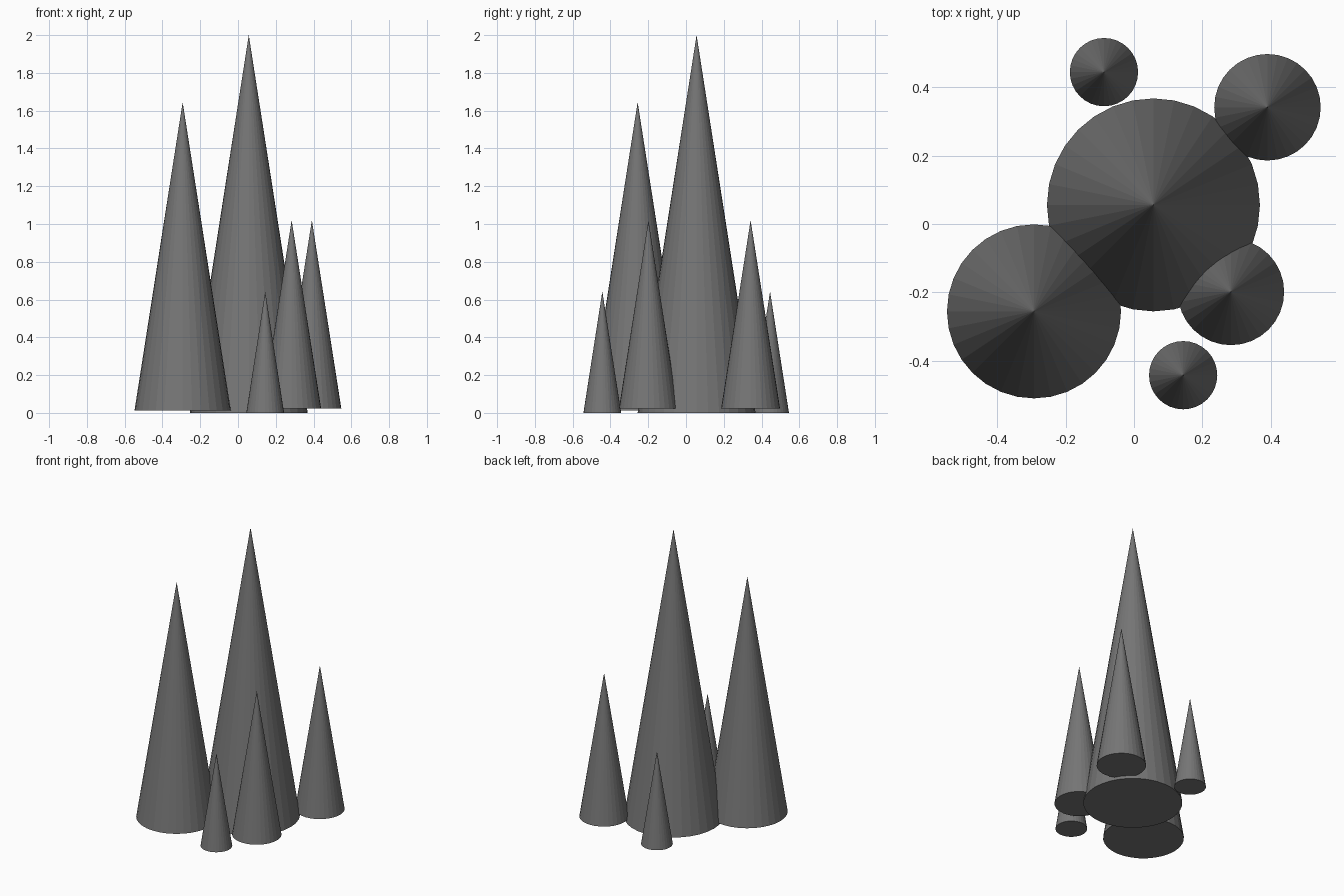
import bpy

if "Cube" in bpy.data.objects:
    bpy.data.objects.remove(bpy.data.objects["Cube"])

# Dark grey stone
stone = bpy.data.materials.new("dark_grey")
stone.diffuse_color = (0.18, 0.18, 0.18, 1)
stone.use_nodes = True
stone.node_tree.nodes["Principled BSDF"].inputs["Base Color"].default_value = stone.diffuse_color

# Cluster of upright spikes: name, x, y, base z, tip z, radius
spikes = [
    ("main_spike", 0.057, 0.056, 0.0, 2.0, 0.312),
    ("large_spike", -0.293, -0.256, 0.012, 1.645, 0.255),
    ("medium_spike_back", 0.391, 0.342, 0.023, 1.02, 0.156),
    ("medium_spike_front", 0.284, -0.199, 0.023, 1.02, 0.156),
    ("small_spike_back", -0.088, 0.445, 0.0, 0.643, 0.1),
    ("small_spike_front", 0.144, -0.443, 0.0, 0.643, 0.1),
]


def add_spike(name, x, y, base, tip, radius):
    bpy.ops.mesh.primitive_cone_add(
        vertices=32, radius1=radius, radius2=0, depth=tip - base,
        location=(x, y, (base + tip) / 2))
    obj = bpy.context.object
    obj.name = name
    obj.data.materials.append(stone)


for spike in spikes:
    add_spike(*spike)
